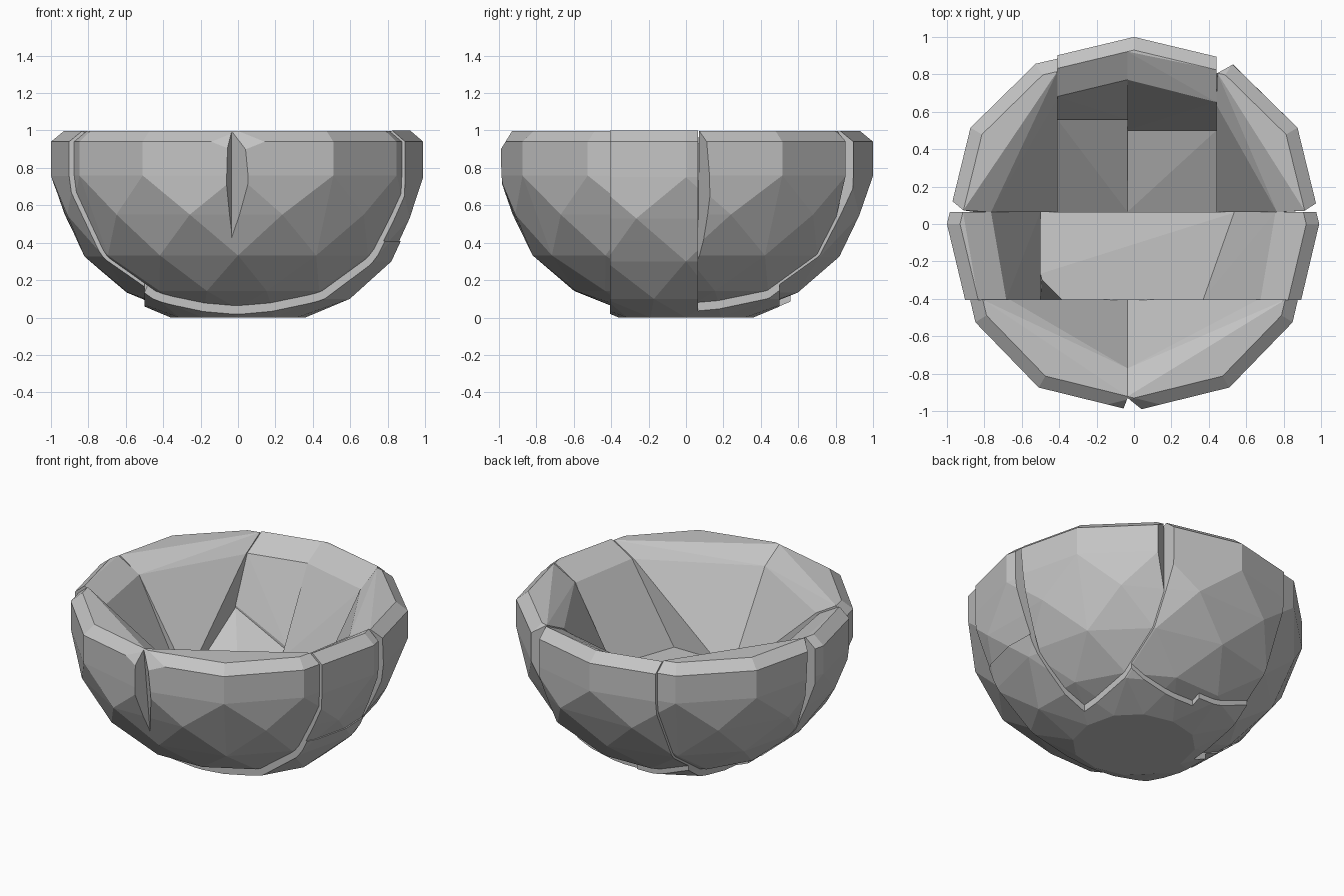
import bpy, bmesh, math
from mathutils import Vector

cube = bpy.data.objects.get("Cube")
if cube:
    bpy.data.objects.remove(cube, do_unlink=True)

stone = bpy.data.materials.new("grey_stone")
stone.use_nodes = True
GREY = (0.55, 0.55, 0.55, 1)
stone.diffuse_color = GREY
stone.node_tree.nodes["Principled BSDF"].inputs["Base Color"].default_value = GREY

CENTRE = Vector((0, 0, 0.94))

# Profiles as (radius, height, twist in degrees)
OUTER = [(0.93, 1, 0), (1, 0.94, 0), (1, 0.75, 0), (0.945, 0.53, 15),
         (0.82, 0.3, 0), (0.61, 0.1, 15), (0.36, 0, 0)]
INNER = [(r, 0.95 - math.sqrt(0.61 - r * r), 0) for r in (0.78, 0.74, 0.66, 0.56, 0.4, 0.2)]


def hull(bm):
    """Wrap the loose vertices of a mesh in a convex skin."""
    res = bmesh.ops.convex_hull(bm, input=bm.verts[:])
    spare = {g for g in res["geom_interior"] + res["geom_unused"]
             if isinstance(g, bmesh.types.BMVert)}
    bmesh.ops.delete(bm, geom=list(spare), context='VERTS')


def bowl_skin(profile):
    """Twelve-sided faceted bowl, open at the top."""
    bm = bmesh.new()
    for radius, z, twist in profile:
        for quarter in range(4):
            for step, swell in ((0, 1), (31, 1.02), (59, 1.02)):
                a = math.radians(90 * quarter + step + twist)
                bm.verts.new((radius * swell * math.cos(a),
                              radius * swell * math.sin(a), z))
    hull(bm)
    top = profile[0][1]
    lid = [f for f in bm.faces if all(v.co.z > top - 0.001 for v in f.verts)]
    bmesh.ops.delete(bm, geom=lid, context='FACES')
    return bm


skins = [bowl_skin(OUTER), bowl_skin(INNER)]


def below(axis, value):
    n = Vector((0, 0, 0))
    n["xyz".index(axis)] = 1
    return n * value, n


def above(axis, value):
    co, n = below(axis, value)
    return co, -n


def chamfer(x, y, nx, ny, nz=0):
    """Plane through a point of the rim, trimming a corner."""
    return Vector((x, y, 1)), Vector((nx, ny, nz))


def chunk(name, planes, scale=(1, 1, 1)):
    """Convex broken piece of the bowl wall lying inside the given planes."""
    piece = bmesh.new()
    for skin in skins:
        part = skin.copy()
        for co, n in planes:
            bmesh.ops.bisect_plane(part, geom=part.verts[:] + part.edges[:] + part.faces[:],
                                   dist=1e-5, plane_co=co, plane_no=n, clear_outer=True)
        for v in part.verts:
            piece.verts.new([c + (p - c) * s for p, c, s in zip(v.co, CENTRE, scale)])
        part.free()
    bmesh.ops.remove_doubles(piece, verts=piece.verts[:], dist=0.002)
    hull(piece)
    bmesh.ops.dissolve_limit(piece, angle_limit=0.02, verts=piece.verts[:], edges=piece.edges[:])
    bmesh.ops.recalc_face_normals(piece, faces=piece.faces[:])
    mesh = bpy.data.meshes.new(name)
    piece.to_mesh(mesh)
    piece.free()
    mesh.materials.append(stone)
    obj = bpy.data.objects.new(name, mesh)
    bpy.context.collection.objects.link(obj)


# Fracture lines
MID, FRONT, BACK = -0.035, -0.405, 0.065
WEST, EAST = -0.41, 0.44
strip = [above("y", FRONT), below("y", BACK)]
slim_x, slim_y, shallow = (0.97, 1, 0.95), (1, 0.98, 0.95), (1, 1, 0.96)

# Front wall, its rim sloping down towards the middle crack
front = [below("y", FRONT), chamfer(0, -0.93, 0, -0.86, 0.5)]
chunk("front_right_wall", front + [below("x", MID),
                                   chamfer(MID, -0.93, 0.94, -0.33, -0.03)], slim_x)
chunk("front_left_wall", front + [above("x", MID),
                                  chamfer(MID, -0.93, -0.68, -0.73, -0.08)], slim_x)

# Middle strip
chunk("right_wall", strip + [below("x", -0.5)], shallow)
chunk("middle_floor", strip + [above("x", -0.5), below("z", 0.41)])
chunk("left_wall", strip + [above("x", 0), above("z", 0.4)], (0.99, 1, 1))

# Back corners
chunk("back_right_wall", [below("x", WEST), above("y", BACK),
                          chamfer(-0.9, BACK, -0.62, -0.79, -0.05)], slim_y)
chunk("back_left_wall", [above("x", EAST), above("y", BACK),
                         chamfer(EAST, 0.82, -0.49, 0.87),
                         chamfer(0.9, BACK, 0.5, -0.86, -0.08)], slim_y)

# Back wall and the floor in front of it
for side, low, high, split in (("right", WEST, MID, 0.56), ("left", MID, EAST, 0.5)):
    span = [above("x", low), below("x", high)]
    chunk("back_wall_" + side, span + [above("y", split)], shallow)
    chunk("back_floor_" + side, span + [above("y", BACK), below("y", split)])

for skin in skins:
    skin.free()
